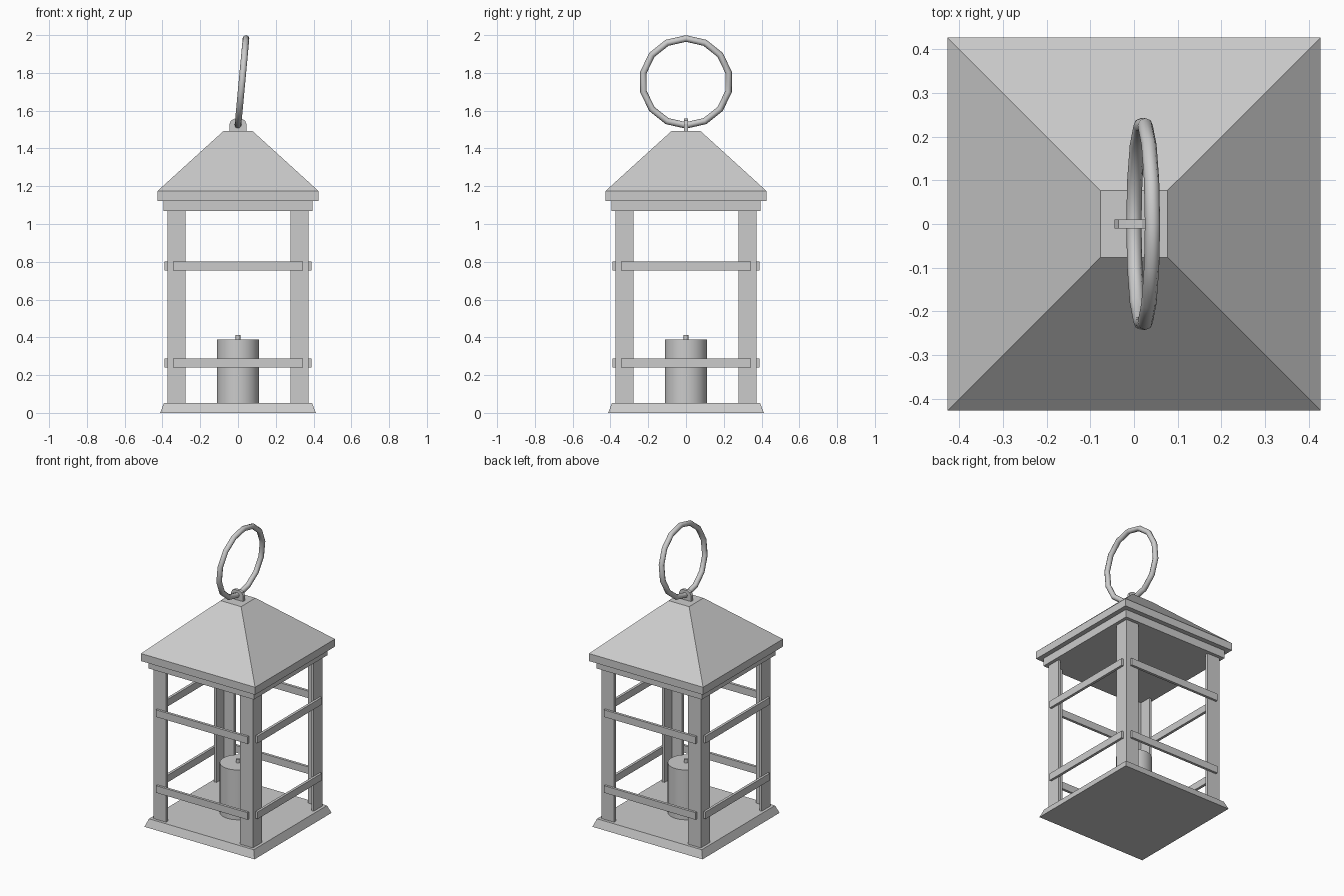
import bpy
import math

cube = bpy.data.objects.get("Cube")
if cube:
    bpy.data.objects.remove(cube, do_unlink=True)

grey = bpy.data.materials.new("light_grey")
grey.use_nodes = True
COLOUR = (0.6, 0.6, 0.6, 1)
grey.diffuse_color = COLOUR
for node in grey.node_tree.nodes:
    if node.type == "BSDF_PRINCIPLED":
        node.inputs["Base Color"].default_value = COLOUR


def prism(name, outline, to_low, to_high):
    """Closed solid between two mapped copies of an outline."""
    n = len(outline)
    verts = [to_low(*p) for p in outline] + [to_high(*p) for p in outline]
    faces = [tuple(reversed(range(n))), tuple(range(n, 2 * n))]
    faces += [(i, (i + 1) % n, n + (i + 1) % n, n + i) for i in range(n)]
    mesh = bpy.data.meshes.new(name)
    mesh.from_pydata(verts, [], faces)
    mesh.materials.append(grey)
    obj = bpy.data.objects.new(name, mesh)
    bpy.context.collection.objects.link(obj)
    return obj


def slab(name, low_half, high_half, z0, z1):
    """Square slab or frustum centred on the axis."""
    square = [(-1, -1), (1, -1), (1, 1), (-1, 1)]
    return prism(name, square,
                 lambda x, y: (x * low_half, y * low_half, z0),
                 lambda x, y: (x * high_half, y * high_half, z1))


def finish(name, smooth=True):
    obj = bpy.context.object
    obj.name = name
    obj.data.materials.append(grey)
    if smooth:
        bpy.ops.object.shade_smooth_by_angle(angle=math.radians(50))
    return obj


# Base and roof
slab("base_plate", 0.412, 0.392, 0, 0.052)
slab("roof_cornice", 0.395, 0.395, 1.07, 1.123)
slab("roof_eave", 0.427, 0.427, 1.123, 1.174)
slab("roof_slope", 0.427, 0.077, 1.174, 1.492)

# Angle-section corner posts and the cross rails on each side
OUT, IN, T = 0.373, 0.277, 0.018
angle_section = [(OUT, OUT), (IN, OUT), (IN, OUT - T),
                 (OUT - T, OUT - T), (OUT - T, IN), (OUT, IN)]
rail_section = [(-0.343, -0.388), (0.343, -0.388), (0.343, -0.37), (-0.343, -0.37)]
for i, (corner, side) in enumerate(zip(("back_left", "back_right", "front_right", "front_left"),
                                       ("front", "left", "back", "right"))):
    turn = i * math.pi / 2
    post = prism(corner + "_post", angle_section,
                 lambda x, y: (x, y, 0.05), lambda x, y: (x, y, 1.075))
    post.rotation_euler.z = turn
    for level, z in (("lower", 0.24), ("upper", 0.753)):
        rail = prism(f"{side}_{level}_rail", rail_section,
                     lambda x, y: (x, y, z), lambda x, y: (x, y, z + 0.048))
        rail.rotation_euler.z = turn

# Candle and wick
bpy.ops.mesh.primitive_cylinder_add(vertices=32, radius=0.112, depth=0.337, location=(0, 0, 0.2205))
finish("candle")
bpy.ops.mesh.primitive_cylinder_add(vertices=8, radius=0.012, depth=0.03, location=(0, 0, 0.397))
finish("wick")

# Hanging lug on the roof cap
lug_outline = [(-0.045, 1.48), (0.045, 1.48), (0.045, 1.53), (0.036, 1.549),
               (0.018, 1.558), (-0.018, 1.558), (-0.036, 1.549), (-0.045, 1.53)]
prism("hanging_lug", lug_outline,
      lambda x, z: (x, -0.01, z), lambda x, z: (x, 0.01, z))

# Carrying ring, leaning to the left
bpy.ops.mesh.primitive_torus_add(major_segments=14, minor_segments=8,
                                 major_radius=0.231, minor_radius=0.0175,
                                 location=(0.021, 0, 1.752),
                                 rotation=(0, math.radians(-84.7), 0))
finish("carrying_ring")
